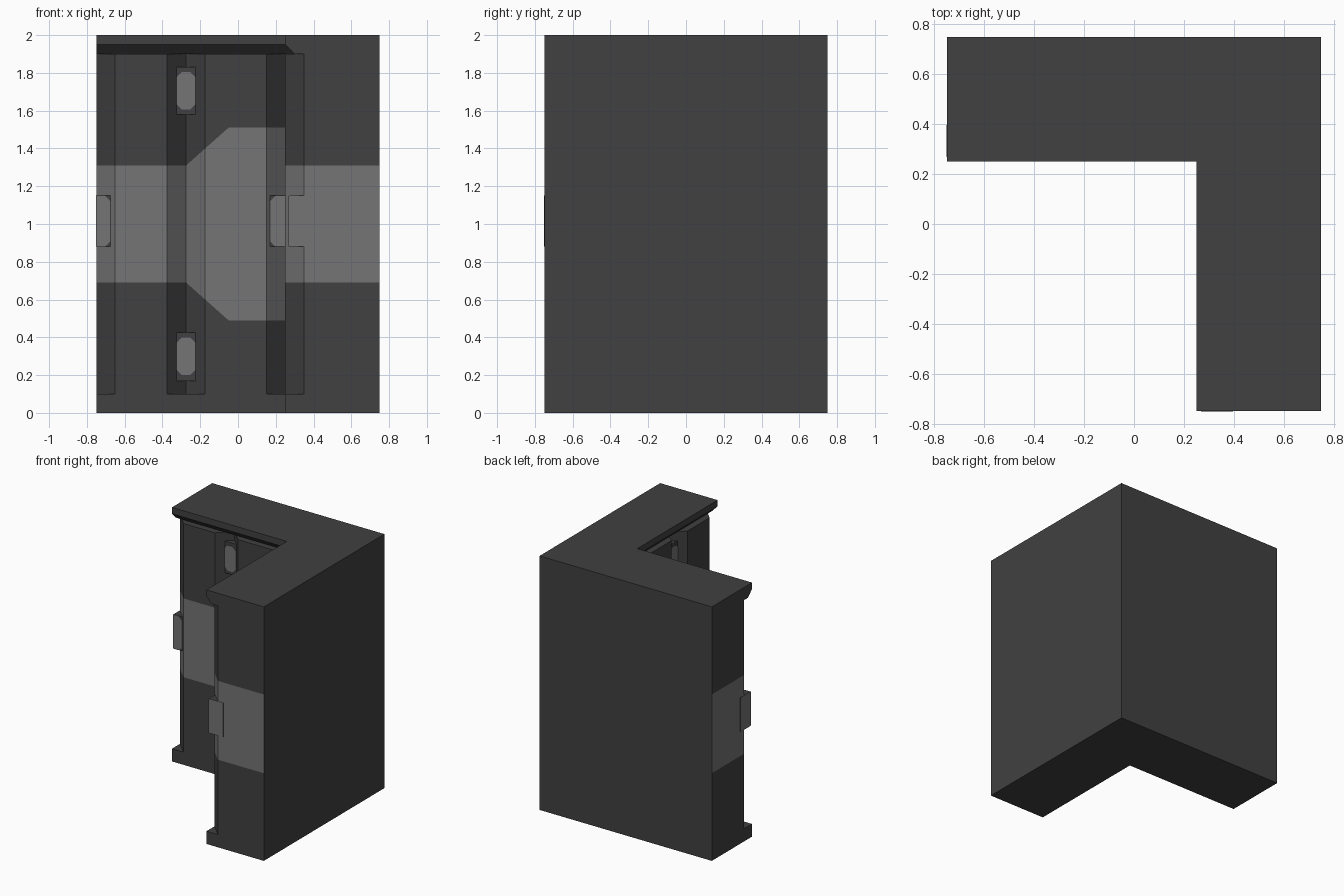
import bpy, bmesh
from mathutils import Vector

if "Cube" in bpy.data.objects:
    bpy.data.objects.remove(bpy.data.objects["Cube"])


def material(name, v):
    m = bpy.data.materials.new(name)
    m.diffuse_color = (v, v, v, 1)
    m.use_nodes = True
    m.node_tree.nodes["Principled BSDF"].inputs["Base Color"].default_value = m.diffuse_color
    return m


DARK = material("dark_grey", 0.052)
LIGHT = material("light_grey", 0.178)


def loft(layers):
    """Closed bmesh through matching outlines, each a list of 3D points."""
    bm = bmesh.new()
    rings = [[bm.verts.new(p) for p in pts] for pts in layers]
    for a, b in zip(rings, rings[1:]):
        for i in range(len(a)):
            j = (i + 1) % len(a)
            bm.faces.new((a[i], a[j], b[j], b[i]))
    bm.faces.new(rings[0])
    bm.faces.new(rings[-1])
    bmesh.ops.recalc_face_normals(bm, faces=bm.faces)
    return bm


def finish(name, bm, rule):
    """Make the object; rule(face) is True where the face is light."""
    bm.normal_update()
    for f in bm.faces:
        f.material_index = int(rule(f))
    me = bpy.data.meshes.new(name)
    bm.to_mesh(me)
    bm.free()
    me.materials.append(DARK)
    me.materials.append(LIGHT)
    bpy.context.collection.objects.link(bpy.data.objects.new(name, me))


def at_z(pts, z):
    return [(x, y, z) for x, y in pts]


def corner_outline(inner):
    """L outline: inner edge of one arm, mirrored across the diagonal."""
    other = [(y, x) for x, y in reversed(inner)]
    if inner[-1] == other[0]:
        other = other[1:]
    return inner + other + [(0.75, -0.75), (0.75, 0.75), (-0.75, 0.75)]


dark = lambda f: False
edge = corner_outline([(-0.75, 0.25), (0.25, 0.25)])
neck = corner_outline([(-0.75, 0.30), (0.30, 0.30)])

# Base slab and bevelled top cap
finish("base", loft([at_z(edge, 0), at_z(edge, 0.1)]), dark)
finish("cap", loft([at_z(neck, 1.9), at_z(edge, 1.95), at_z(edge, 2)]), dark)

# Wall with V grooves on the inner side
grooved = corner_outline([
    (-0.75, 0.35), (-0.65, 0.25), (-0.375, 0.25), (-0.275, 0.35),
    (-0.175, 0.25), (0.15, 0.25), (0.25, 0.35)])
wall = loft([at_z(grooved, 0.1), at_z(grooved, 1.9)])

# Painted band: narrow at the arm ends, widening towards the corner
T0, T1, H0, H1 = -0.275, -0.05, 0.31, 0.51
SLOPE = (H1 - H0) / (T1 - T0)


def cut(co, no):
    bmesh.ops.bisect_plane(wall, geom=wall.verts[:] + wall.edges[:] + wall.faces[:],
                           plane_co=co, plane_no=no, dist=1e-5)


for s in (-1, 1):
    for h in (H0, H1):
        cut((0, 0, 1 + s * h), (0, 0, 1))
    cut((T0, 0, 1 + s * H0), (-s * SLOPE, 0, 1))
    cut((0, T0, 1 + s * H0), (0, -s * SLOPE, 1))
for t in (T0, T1):
    cut((t, 0, 0), (1, 0, 0))
    cut((0, t, 0), (0, 1, 0))


def in_band(f):
    c, n = f.calc_center_median(), f.normal
    if n.x > 0.9 or n.y > 0.9 or abs(n.z) > 0.5:
        return False
    t = min(c.x, c.y)
    return abs(c.z - 1) < H0 + SLOPE * (min(max(t, T0), T1) - T0)


finish("wall", wall, in_band)


# Lamps set in the grooves: dark plate with an eight-sided light lens
def prism(pts, y0, y1, swap):
    def place(x, y, z):
        return (y, x, z) if swap else (x, y, z)
    return loft([[place(x, y0, z) for x, z in pts], [place(x, y1, z) for x, z in pts]])


def lamp(name, cx, half, y, z0, z1, lens0, lens1, swap, left=-9):
    def clip(pts):
        return [(max(x, left), z) for x, z in pts]
    a, b, c = cx - half, cx + half, 0.028
    box = clip([(a, z0), (b, z0), (b, z1), (a, z1)])
    lens = [(a + c, lens0), (b - c, lens0), (b, lens0 + c), (b, lens1 - c),
            (b - c, lens1), (a + c, lens1), (a, lens1 - c), (a, lens0 + c)]
    if left > a:  # half lens, cut off at the arm end
        lens = [(left, lens0)] + lens[1:5] + [(left, lens1)]
    arm_end = Vector((0, -1, 0)) if swap else Vector((-1, 0, 0))
    finish(name + "_plate", prism(box, y, y + 0.125, swap),
           lambda f: left > a and f.normal.dot(arm_end) > 0.9)
    finish(name + "_lens", prism(lens, y - 0.004, y + 0.02, swap), lambda f: True)


for swap, arm in ((False, "back"), (True, "side")):
    lamp(arm + "_upper_lamp", -0.275, 0.05, 0.30, 1.58, 1.83, 1.605, 1.805, swap)
    lamp(arm + "_lower_lamp", -0.275, 0.05, 0.30, 0.17, 0.425, 0.20, 0.40, swap)
    lamp(arm + "_corner_lamp", 0.25, 0.08, 0.27, 0.88, 1.15, 0.881, 1.149, swap)
    lamp(arm + "_end_lamp", -0.75, 0.075, 0.272, 0.88, 1.15, 0.881, 1.149, swap, left=-0.752)
